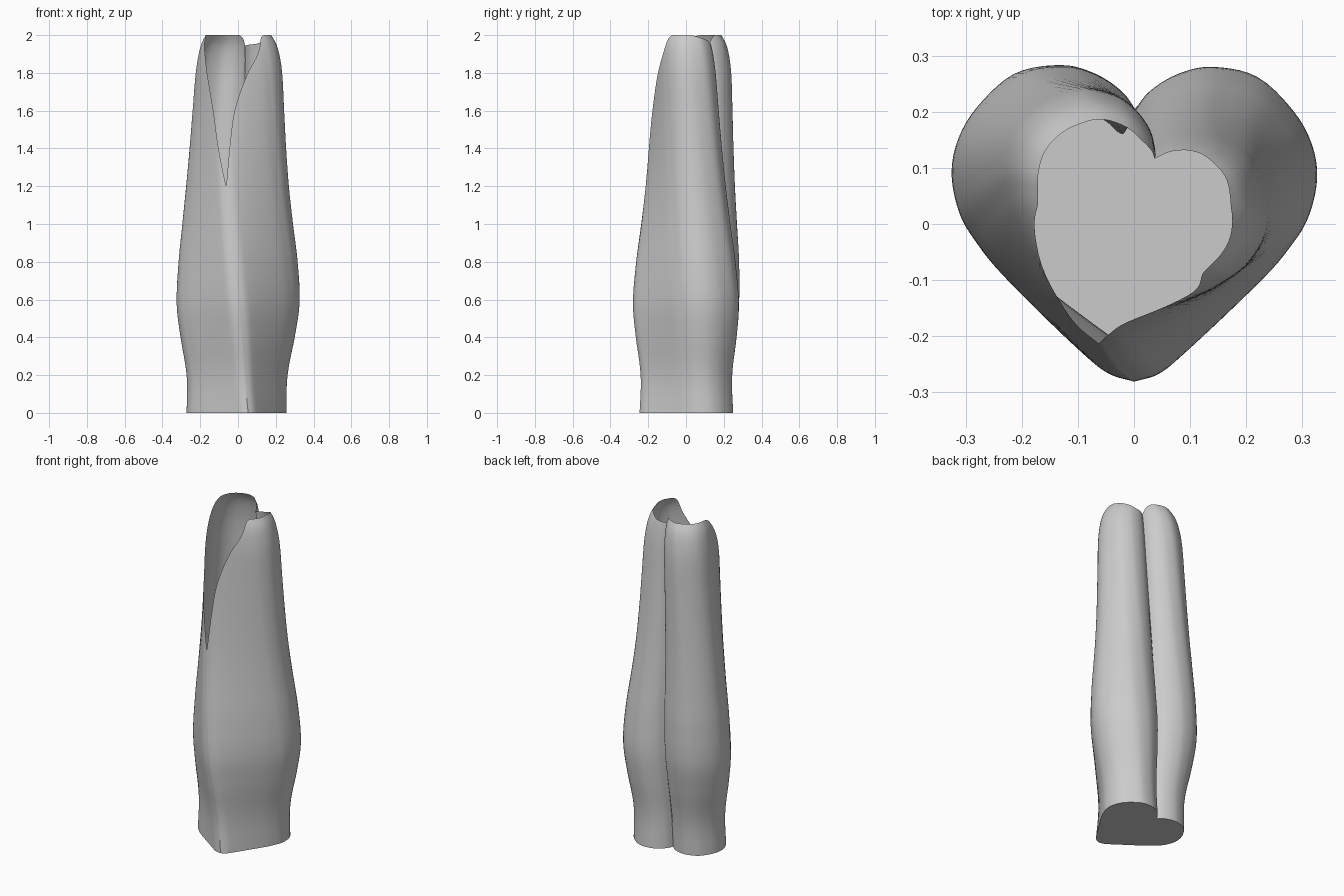
import bpy, bmesh, math

cube = bpy.data.objects.get("Cube")
if cube:
    bpy.data.objects.remove(cube)

ROWS, SUB = 64, 5

# Half heart outline, from the back notch round the lobe to the front tip
OUTLINE = [(0, .2), (.03, .238), (.08, .268), (.14, .28), (.22, .262), (.285, .2),
           (.317, .14), (.325, .08), (.31, .015), (.28, -.035), (.24, -.085),
           (.16, -.165), (.08, -.238), (.04, -.268), (0, -.28)]
# Rim height above each outline point, on either side
RIM_LEFT = [1.945, 1.95, 1.955, 1.97, 1.985, 2, 2, 2, 2, 1.98, 1.9, 1.78, 1.6, 1.42, 1.2]
RIM_RIGHT = [1.945, 1.98, 2, 2, 2, 2, 2, 2, 2, 1.995, 1.97, 1.85, 1.62, 1.4, 1.2]

# Section width, sideways drift and tip length by height
WIDTH = [(0, .82), (.15, .815), (.25, .845), (.4, .93), (.58, 1), (.8, .97), (1, .905),
         (1.2, .845), (1.4, .8), (1.6, .765), (1.8, .73), (1.9, .685), (1.96, .63), (2, .56)]
DRIFT = [(0, .006), (.6, 0), (1.2, -.018), (2, -.02)]
TIP = [(0, 1.09), (.25, 1.04), (.6, 1), (1.2, .92), (2, .85)]


def spline(keys, x):
    """Smooth curve through (position, value) keys."""
    n = len(keys)
    i = 0
    while i < n - 2 and x > keys[i + 1][0]:
        i += 1

    def slope(j):
        a, b = keys[max(j - 1, 0)], keys[min(j + 1, n - 1)]
        return (b[1] - a[1]) / (b[0] - a[0])

    (x0, y0), (x1, y1) = keys[i], keys[i + 1]
    d = x1 - x0
    t = (x - x0) / d
    return (y0 * (1 + 2 * t) * (1 - t) ** 2 + y1 * t * t * (3 - 2 * t)
            + d * t * (1 - t) * ((1 - t) * slope(i) - t * slope(i + 1)))


def half(rim, side):
    """Finely sampled half outline as (x, y, rim height)."""
    curves = [list(enumerate(c)) for c in
              ([p[0] for p in OUTLINE], [p[1] for p in OUTLINE], rim)]
    count = (len(OUTLINE) - 1) * SUB
    pts = [[spline(c, k / SUB) for c in curves] for k in range(count + 1)]
    return [(side * x, y, min(h, 2)) for x, y, h in pts]


def place(x, y, z):
    """Scale, twist and shift an outline point for its height."""
    s = spline(WIDTH, z)
    if y < 0:
        y *= 1 + (spline(TIP, z) - 1) * (y / .28) ** 2
    a = math.radians(11 - 19 * z)
    return (s * (x * math.cos(a) - y * math.sin(a)) + spline(DRIFT, z),
            s * (x * math.sin(a) + y * math.cos(a)), z)


# Full loop: down the left side, back up the right
loop = half(RIM_LEFT, 1) + half(RIM_RIGHT, -1)[-2:0:-1]
loop.reverse()

# Twisted thin wall with an open rim and a flat floor
bm = bmesh.new()
rows = []
for r in range(ROWS + 1):
    v = r / ROWS
    v = .6 * v + .4 * (1 - (1 - v) ** 2)      # closer rows near the rim
    rows.append([bm.verts.new(place(x, y, h * v)) for x, y, h in loop])
n = len(loop)
for low, high in zip(rows, rows[1:]):
    for i in range(n):
        j = (i + 1) % n
        bm.faces.new((low[i], low[j], high[j], high[i]))
bm.faces.new(rows[0][::-1])
bm.normal_update()

mesh = bpy.data.meshes.new("heart_vase")
bm.to_mesh(mesh)
bm.free()
vase = bpy.data.objects.new("heart_vase", mesh)
bpy.context.collection.objects.link(vase)

# Plain grey
grey = bpy.data.materials.new("plain_grey")
grey.use_nodes = True
colour = (.6, .6, .6, 1)
grey.diffuse_color = colour
grey.node_tree.nodes["Principled BSDF"].inputs["Base Color"].default_value = colour
mesh.materials.append(grey)

# Smooth walls, sharp notch and base edge
bpy.ops.object.select_all(action='DESELECT')
vase.select_set(True)
bpy.context.view_layer.objects.active = vase
bpy.ops.object.shade_smooth_by_angle(angle=math.radians(35))
